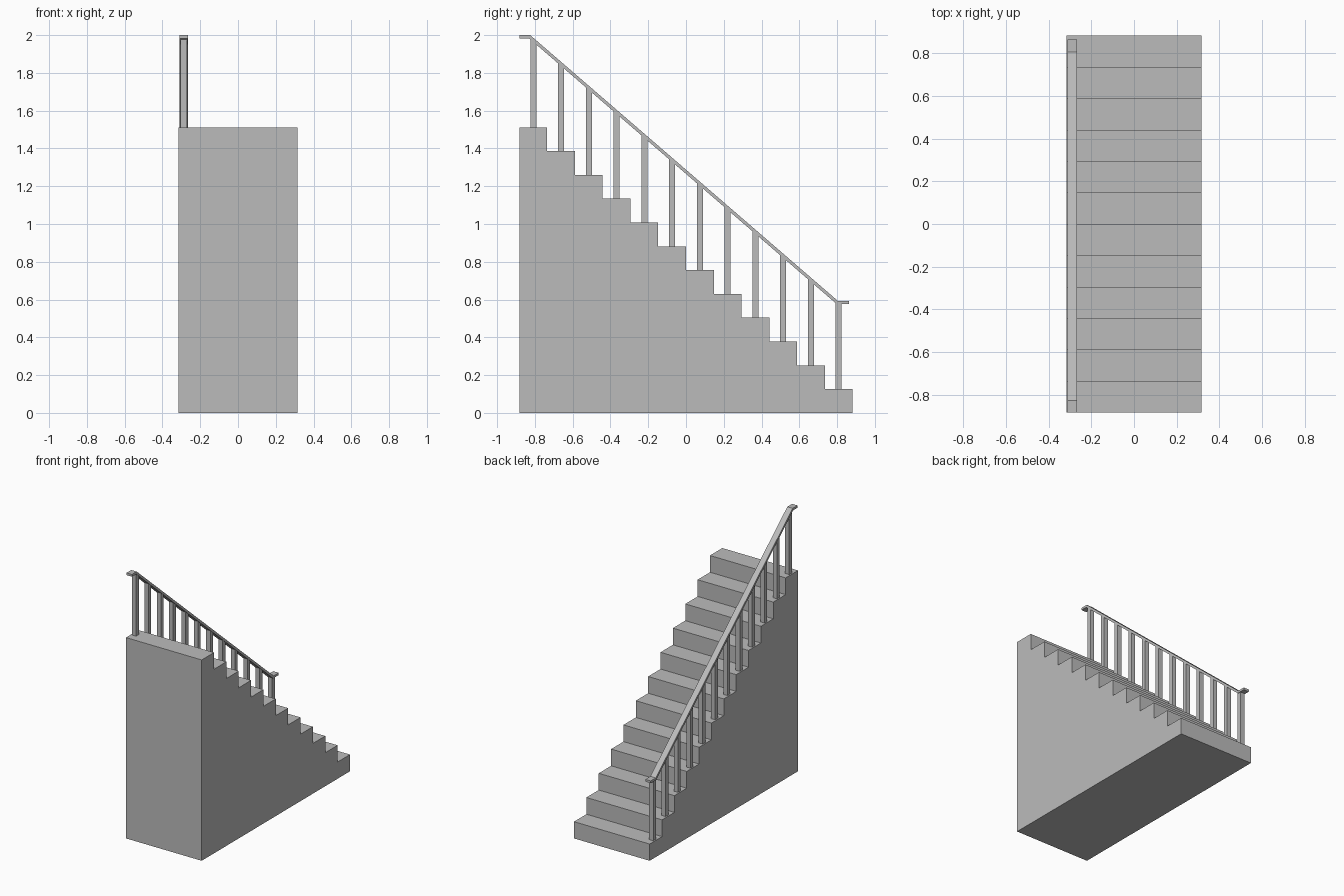
import bpy

default = bpy.data.objects.get("Cube")
if default:
    bpy.data.objects.remove(default, do_unlink=True)

STEPS, RUN, RISE = 12, 0.147, 0.126
HALF_DEPTH = STEPS * RUN / 2
HALF_WIDTH = 0.315

grey = bpy.data.materials.new("plain grey")
grey.use_nodes = True
colour = (0.5, 0.5, 0.5, 1)
grey.diffuse_color = colour
grey.node_tree.nodes["Principled BSDF"].inputs["Base Color"].default_value = colour


def extrude_profile(name, profile, x0, x1):
    """Solid made by sweeping a (y, z) outline from x0 to x1."""
    n = len(profile)
    verts = [(x, y, z) for x in (x0, x1) for y, z in profile]
    faces = [tuple(range(n))[::-1], tuple(range(n, 2 * n))]
    faces += [(i, (i + 1) % n, (i + 1) % n + n, i + n) for i in range(n)]
    mesh = bpy.data.meshes.new(name)
    mesh.from_pydata(verts, [], faces)
    mesh.materials.append(grey)
    obj = bpy.data.objects.new(name, mesh)
    bpy.context.collection.objects.link(obj)
    return obj


# Solid flight of steps, lowest step at the back
outline = [(-HALF_DEPTH, 0), (HALF_DEPTH, 0)]
for i in range(STEPS):
    y, z = HALF_DEPTH - i * RUN, (i + 1) * RISE
    outline += [(y, z), (y - RUN, z)]
extrude_profile("stair_flight", outline, -HALF_WIDTH, HALF_WIDTH)

# Handrail: a thin sloping strip with a flat lip at each end
rail_top = [(0.864, 0.593), (0.804, 0.593), (-0.825, 2.0), (-HALF_DEPTH, 2.0)]
rail_under = [(0.864, 0.576), (0.798, 0.576), (-0.831, 1.983), (-HALF_DEPTH, 1.983)]
extrude_profile("handrail", rail_top[::-1] + rail_under, -0.311, -0.266)


def underside(y):
    """Height of the handrail's lower face."""
    (y0, z0), (y1, z1) = rail_under[1:3]
    t = min(max((y - y0) / (y1 - y0), 0), 1)
    return z0 + t * (z1 - z0)


# One baluster at the middle of each tread, its top cut to the rail's slope
for i in range(STEPS):
    mid, foot = HALF_DEPTH - (i + 0.5) * RUN, (i + 1) * RISE
    a, b = mid - 0.016, mid + 0.016
    post = [(a, foot), (b, foot), (b, underside(b)), (a, underside(a))]
    extrude_profile(f"baluster_{i + 1}", post, -0.305, -0.271)
